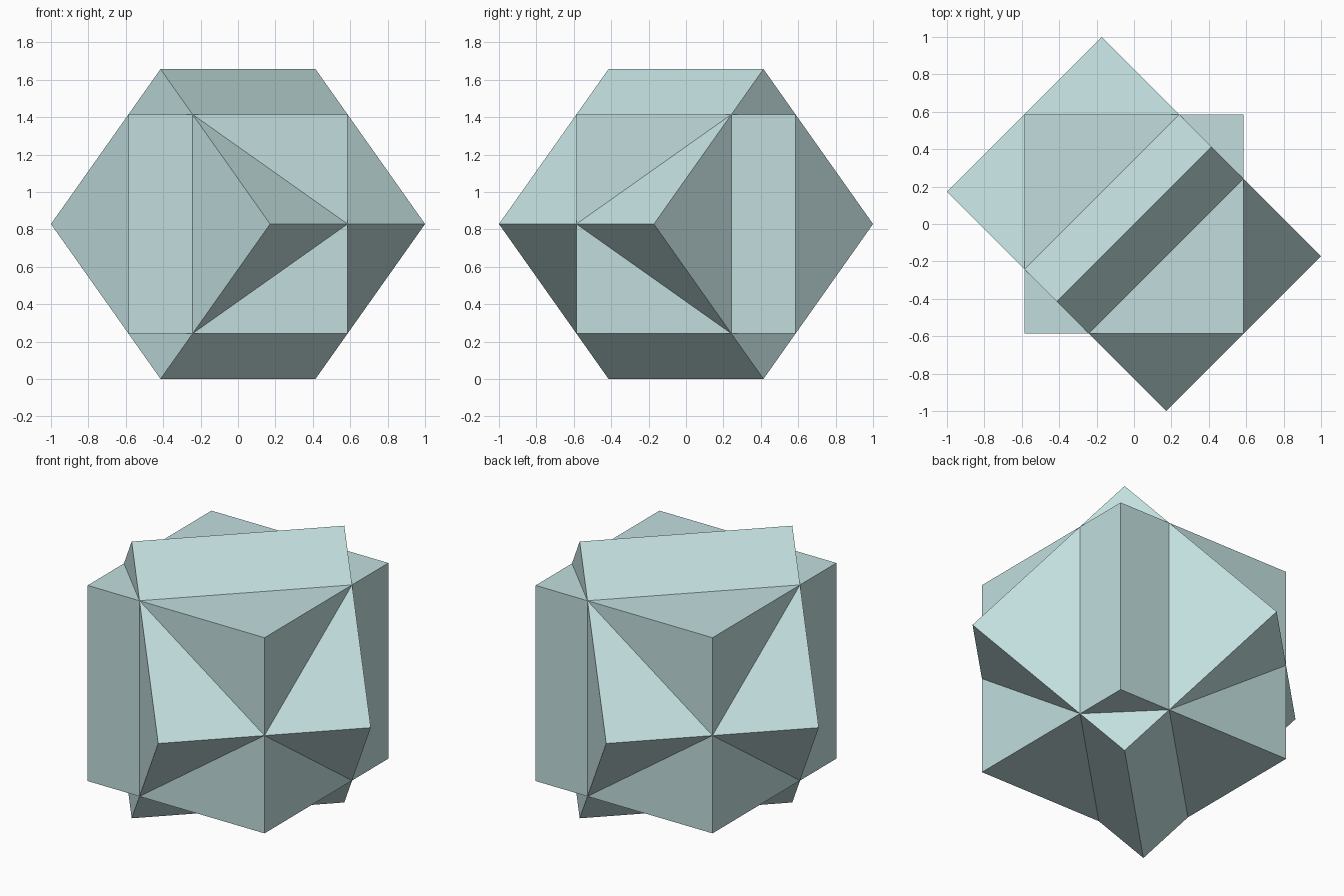
import bpy
import math
from mathutils import Matrix

start = bpy.data.objects.get("Cube")
if start:
    bpy.data.objects.remove(start, do_unlink=True)

HALF = 2 - math.sqrt(2)        # half the edge of each cube
CENTRE = HALF * math.sqrt(2)   # the tilted cube rests on one edge

# Single pale teal material
COLOUR = (0.54, 0.73, 0.73, 1.0)
teal = bpy.data.materials.new("pale_teal")
teal.diffuse_color = COLOUR
teal.use_nodes = True
bsdf = next(n for n in teal.node_tree.nodes if n.type == 'BSDF_PRINCIPLED')
bsdf.inputs["Base Color"].default_value = COLOUR


def add_cube(name, rotation):
    """Cube turned about the shared centre, with flat faces."""
    bpy.ops.mesh.primitive_cube_add(size=2 * HALF, location=(0, 0, 0))
    cube = bpy.context.object
    cube.name = name
    cube.data.transform(Matrix.Translation((0, 0, CENTRE)) @ rotation)
    cube.data.materials.append(teal)
    return cube


# Upright cube, square to the axes
add_cube("upright_cube", Matrix.Identity(4))

# Tilted cube: rolled onto an edge, with that edge along the x = y diagonal
add_cube("tilted_cube",
         Matrix.Rotation(math.radians(45), 4, 'Z')
         @ Matrix.Rotation(math.radians(45), 4, 'X'))
